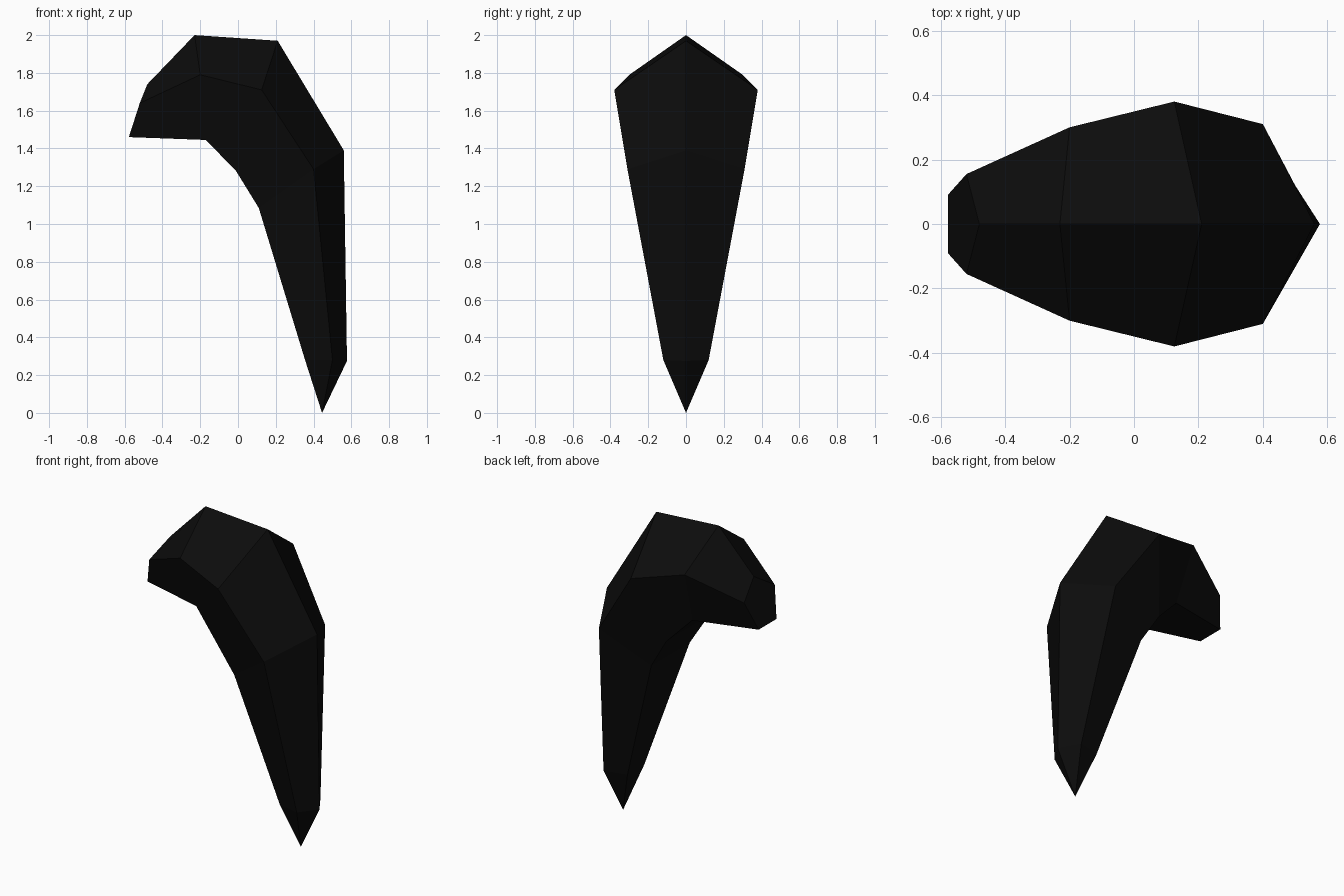
import bpy, bmesh

if "Cube" in bpy.data.objects:
    bpy.data.objects.remove(bpy.data.objects["Cube"])

mat = bpy.data.materials.new("claw black")
mat.diffuse_color = (0.0036, 0.0036, 0.0036, 1)
mat.use_nodes = True
mat.node_tree.nodes["Principled BSDF"].inputs["Base Color"].default_value = mat.diffuse_color

# Each section: ridge (x, z), side (x, half width, z), inner edge (x, half width, z)
sections = [
    ((-0.48, 1.74), (-0.52, 0.155, 1.64), (-0.578, 0.09, 1.46)),
    ((-0.23, 2.00), (-0.20, 0.30, 1.79), (-0.17, 0.18, 1.445)),
    ((0.21, 1.97), (0.125, 0.38, 1.71), (-0.01, 0.215, 1.28)),
    ((0.56, 1.39), (0.40, 0.31, 1.29), (0.11, 0.195, 1.085)),
    ((0.577, 0.275), (0.50, 0.12, 0.28), (0.355, 0.085, 0.28)),
]

bm = bmesh.new()
rings = []
for (rx, rz), (sx, sy, sz), (ix, iy, iz) in sections:
    pts = [(rx, 0, rz), (sx, sy, sz), (ix, iy, iz), (ix, -iy, iz), (sx, -sy, sz)]
    rings.append([bm.verts.new(p) for p in pts])

# Blunt root, curved body and pointed tip
bm.faces.new(rings[0])
for a, b in zip(rings, rings[1:]):
    for i in range(5):
        j = (i + 1) % 5
        bm.faces.new((a[i], a[j], b[j], b[i]))
tip = bm.verts.new((0.445, 0, 0))
for i in range(5):
    bm.faces.new((rings[-1][i], rings[-1][(i + 1) % 5], tip))
bmesh.ops.recalc_face_normals(bm, faces=bm.faces)

mesh = bpy.data.meshes.new("claw")
bm.to_mesh(mesh)
bm.free()
mesh.materials.append(mat)
bpy.context.collection.objects.link(bpy.data.objects.new("claw", mesh))
